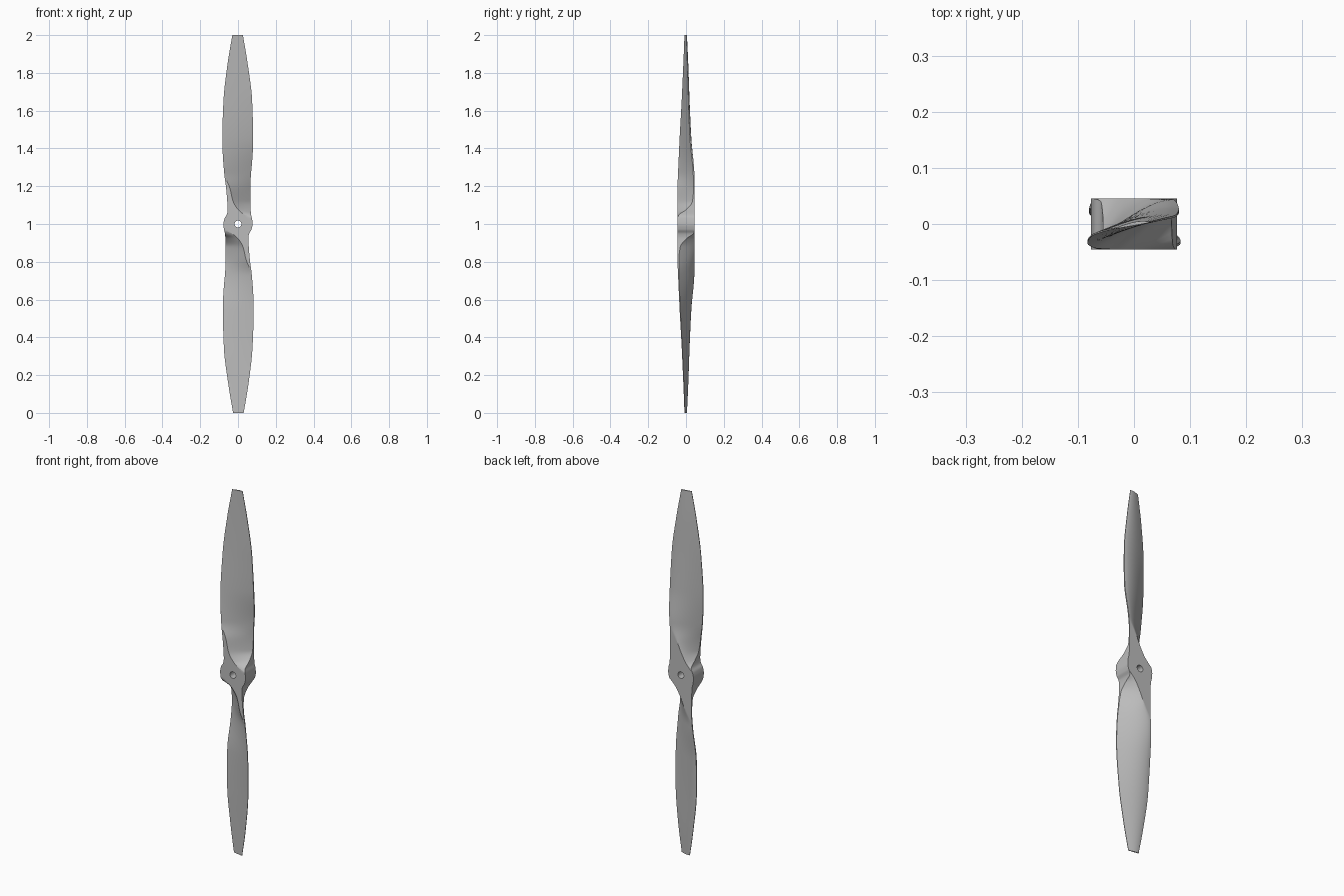
import bpy, bmesh
from math import sin, pi, radians
from mathutils import Matrix, Vector

cube = bpy.data.objects.get("Cube")
if cube:
    bpy.data.objects.remove(cube, do_unlink=True)

# Blade stations in thousandths: radius, left x, right x, front crease x,
# back crease x, front-left y, front-right y, back-left y, back-right y, camber
STATIONS = [
    (0, -77, 77, 77, -77, -45, -45, 45, 45, 0),
    (30, -71, 74, 74, -71, -45, -45, 45, 45, 0),
    (50, -59, 69, 33, -52, -45, -36, 40, 45, 0),
    (75, -55, 67, 2, -30, -45, 0, 5, 45, 0),
    (120, -57, 65, -26, -4, -45, 34, -30, 45, 2),
    (190, -63, 65, -43, 28, -45, 40, -38, 45, 8),
    (270, -73, 69, -73, 69, -42, 38, -37, 44, 14),
    (450, -83, 80, -83, 80, -34, 21, -30, 27, 15),
    (650, -77, 75, -77, 75, -23, 13, -20, 17, 12),
    (850, -55, 51, -55, 51, -14, 7, -11, 10, 8),
    (1000, -30, 26, -30, 26, -8, 2, -6, 4, 4),
]
RINGS, FLAT_COLS, SCOOP_COLS = 80, 6, 14


def slope(k, col):
    """Monotone tangent at station k."""
    if k in (0, len(STATIONS) - 1):
        return 0 if k == 0 else (STATIONS[k][col] - STATIONS[k - 1][col]) / (STATIONS[k][0] - STATIONS[k - 1][0])
    a, b, c = STATIONS[k - 1:k + 2]
    d1 = (b[col] - a[col]) / (b[0] - a[0])
    d2 = (c[col] - b[col]) / (c[0] - b[0])
    return 0 if d1 * d2 <= 0 else 2 * d1 * d2 / (d1 + d2)


def sample(r, col):
    """Smooth value of one station column at radius r."""
    r *= 1000
    k = max(i for i in range(len(STATIONS) - 1) if STATIONS[i][0] <= r)
    a, b = STATIONS[k], STATIONS[k + 1]
    h = b[0] - a[0]
    t = (r - a[0]) / h
    s = t * t * (3 - 2 * t)
    value = a[col] + (b[col] - a[col]) * s
    value += h * t * (1 - t) * ((1 - t) * slope(k, col) - t * slope(k + 1, col))
    return value / 1000


def section(r):
    """Closed blade section: flat blank faces plus carved front and back."""
    xl, xr, xc, xb, yl, yr, ylb, yrb, camber = (sample(r, c) for c in range(1, 10))
    pts = []
    for i in range(FLAT_COLS):
        pts.append((xl + (xc - xl) * i / FLAT_COLS, yl))
    for i in range(SCOOP_COLS + 1):
        t = i / SCOOP_COLS
        pts.append((xc + (xr - xc) * t, yl + (yr - yl) * t))
    for i in range(FLAT_COLS):
        pts.append((xr + (xb - xr) * i / FLAT_COLS, yrb))
    for i in range(SCOOP_COLS + 1):
        t = i / SCOOP_COLS
        bulge = camber * sin(pi * t ** 0.8)
        pts.append((xb + (xl - xb) * t, min(0.045, yrb + (ylb - yrb) * t + bulge)))
    return [Vector((x, y, r)) for x, y in pts]


# Upper half, lofted from hub centre to tip
bm = bmesh.new()
rings = [[bm.verts.new(p) for p in section((i / RINGS) ** 1.7)] for i in range(RINGS + 1)]
for low, high in zip(rings, rings[1:]):
    for j in range(len(low)):
        k = (j + 1) % len(low)
        bm.faces.new((low[j], low[k], high[k], high[j]))
bm.faces.new(rings[-1])

# Lower half is the upper one turned about the shaft
copy = bmesh.ops.duplicate(bm, geom=bm.verts[:] + bm.edges[:] + bm.faces[:])
bmesh.ops.rotate(bm, verts=[g for g in copy["geom"] if isinstance(g, bmesh.types.BMVert)],
                 cent=(0, 0, 0), matrix=Matrix.Rotation(pi, 3, 'Y'))
bmesh.ops.remove_doubles(bm, verts=bm.verts[:], dist=0.00005)
bmesh.ops.translate(bm, verts=bm.verts[:], vec=(0, 0, 1))
bmesh.ops.recalc_face_normals(bm, faces=bm.faces[:])
mesh = bpy.data.meshes.new("propeller")
bm.to_mesh(mesh)
bm.free()
propeller = bpy.data.objects.new("propeller", mesh)
bpy.context.collection.objects.link(propeller)

# Material
grey = bpy.data.materials.new("plain grey")
grey.use_nodes = True
colour = (0.5, 0.5, 0.5, 1)
grey.diffuse_color = colour
grey.node_tree.nodes["Principled BSDF"].inputs["Base Color"].default_value = colour
mesh.materials.append(grey)

# Shaft hole
bpy.ops.mesh.primitive_cylinder_add(vertices=32, radius=0.018, depth=0.3,
                                    location=(0, 0, 1), rotation=(pi / 2, 0, 0))
cutter = bpy.context.object
cutter.name = "shaft_hole_cutter"
cutter.data.materials.append(grey)
cutter.hide_render = True
bore = propeller.modifiers.new("shaft hole", 'BOOLEAN')
bore.operation = 'DIFFERENCE'
bore.solver = 'EXACT'
bore.object = cutter
bpy.ops.object.select_all(action='DESELECT')
propeller.select_set(True)
bpy.context.view_layer.objects.active = propeller
bpy.ops.object.modifier_apply(modifier=bore.name)
bpy.data.objects.remove(cutter, do_unlink=True)
bpy.ops.object.shade_smooth_by_angle(angle=radians(28))
